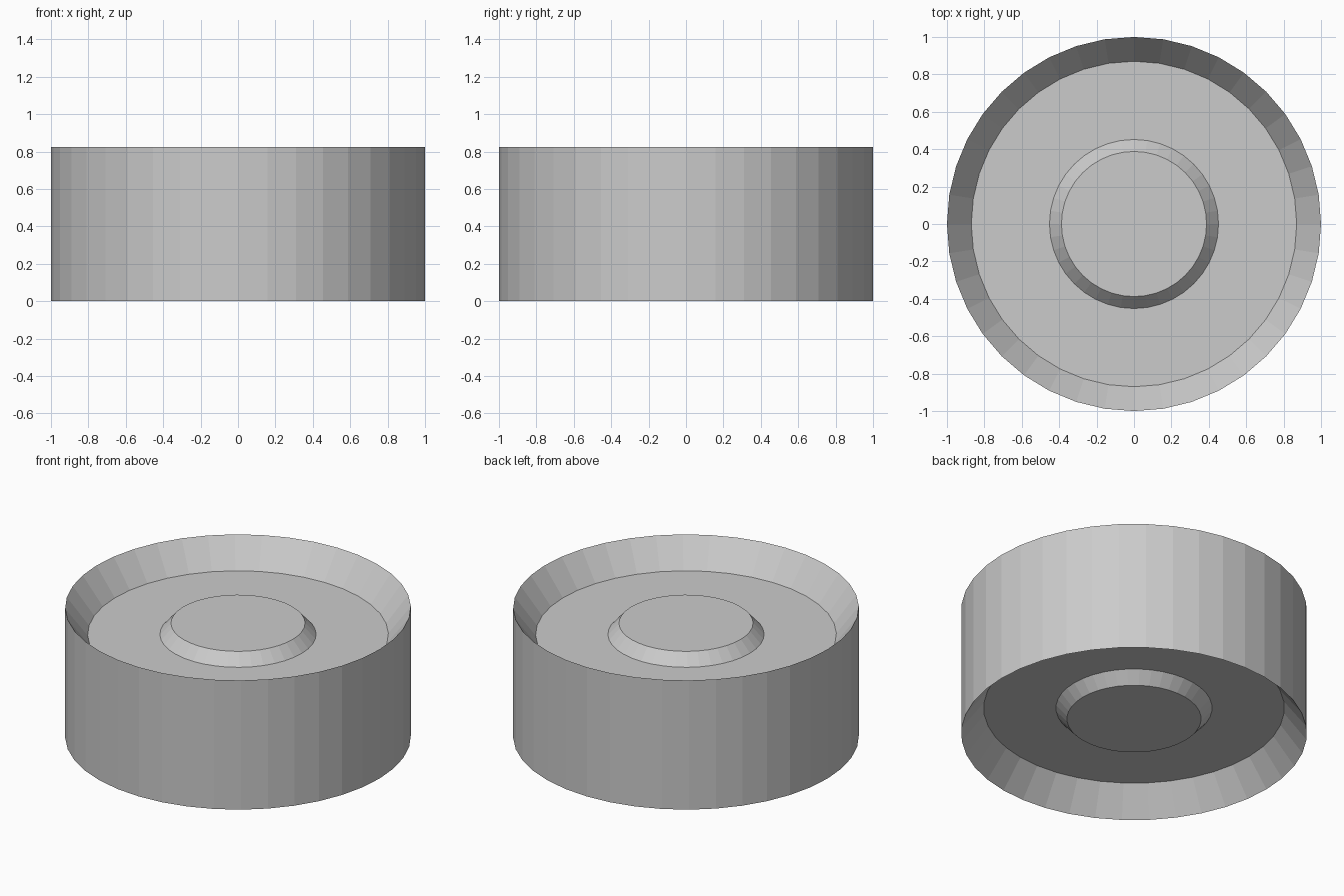
import bpy, bmesh, math

if "Cube" in bpy.data.objects:
    bpy.data.objects.remove(bpy.data.objects["Cube"])

SEGMENTS = 40
HEIGHT = 0.825
DEPTH = 0.172   # recess depth on both faces
RAISE = 0.072   # raised centre above the recess floor

# Half profile (radius, z), from the top centre round to the bottom centre
top = [(0.388, HEIGHT - DEPTH + RAISE), (0.452, HEIGHT - DEPTH),
       (0.87, HEIGHT - DEPTH), (1.0, HEIGHT)]
profile = top + [(r, HEIGHT - z) for r, z in reversed(top)]

# Revolve the profile into rings
bm = bmesh.new()
rings = [[bm.verts.new((r * math.cos(2 * math.pi * i / SEGMENTS),
                        r * math.sin(2 * math.pi * i / SEGMENTS), z))
          for i in range(SEGMENTS)] for r, z in profile]
for a, b in zip(rings, rings[1:]):
    for i in range(SEGMENTS):
        j = (i + 1) % SEGMENTS
        bm.faces.new((a[i], b[i], b[j], a[j]))

# Flat centre caps
bm.faces.new(rings[0])
bm.faces.new(rings[-1][::-1])
bmesh.ops.recalc_face_normals(bm, faces=bm.faces)

mesh = bpy.data.meshes.new("recessed_disc")
bm.to_mesh(mesh)
bm.free()

# Single plain grey
grey = bpy.data.materials.new("light grey")
grey.diffuse_color = (0.6, 0.6, 0.6, 1)
grey.use_nodes = True
grey.node_tree.nodes["Principled BSDF"].inputs["Base Color"].default_value = grey.diffuse_color
mesh.materials.append(grey)
disc = bpy.data.objects.new("recessed_disc", mesh)
bpy.context.collection.objects.link(disc)
